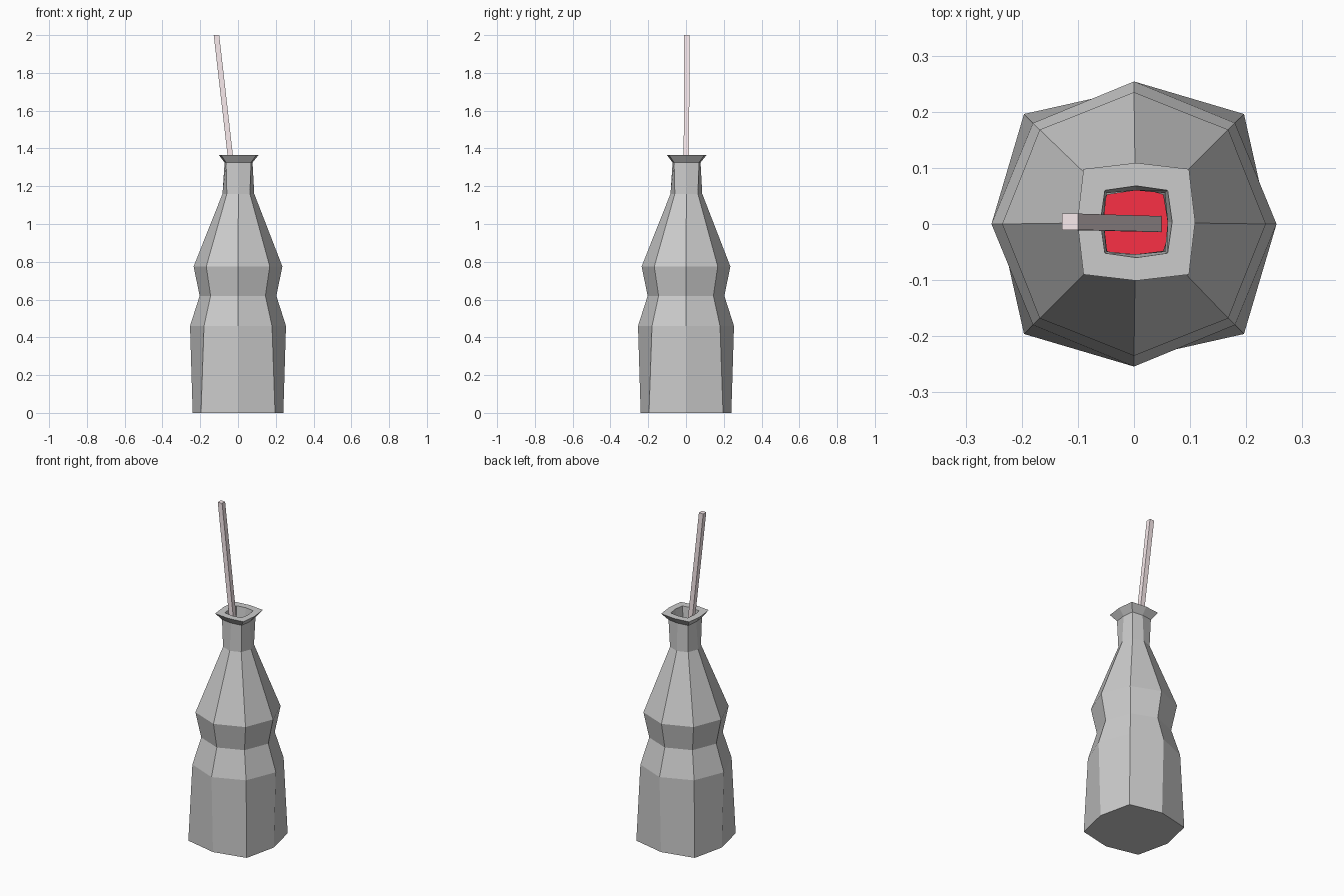
import bpy, bmesh, math

if "Cube" in bpy.data.objects:
    bpy.data.objects.remove(bpy.data.objects["Cube"])


def material(name, color):
    m = bpy.data.materials.new(name)
    m.diffuse_color = (*color, 1)
    m.use_nodes = True
    m.node_tree.nodes["Principled BSDF"].inputs["Base Color"].default_value = m.diffuse_color
    return m


def loft(name, rings, mat=None):
    """Skin a list of equal-length vertex loops and cap both ends."""
    bm = bmesh.new()
    loops = [[bm.verts.new(p) for p in ring] for ring in rings]
    n = len(loops[0])
    for a, b in zip(loops, loops[1:]):
        for i in range(n):
            j = (i + 1) % n
            bm.faces.new((a[i], a[j], b[j], b[i]))
    bm.faces.new(loops[0][::-1])
    bm.faces.new(loops[-1])
    bmesh.ops.recalc_face_normals(bm, faces=bm.faces)
    mesh = bpy.data.meshes.new(name)
    bm.to_mesh(mesh)
    bm.free()
    obj = bpy.data.objects.new(name, mesh)
    bpy.context.collection.objects.link(obj)
    if mat:
        mesh.materials.append(mat)
    return obj


def octagon(z, axis, diag, shift=0.0):
    """Eight-sided ring: axis = reach along x/y, diag = x and y of the corners."""
    ring = []
    for i in range(8):
        r = axis if i % 2 == 0 else diag * math.sqrt(2)
        a = i * math.pi / 4
        ring.append((r * math.cos(a) + shift, r * math.sin(a) + shift, z))
    return ring


def square(x, y, z, half):
    return [(x + sx * half, y + sy * half, z)
            for sx, sy in ((-1, -1), (1, -1), (1, 1), (-1, 1))]


# Bottle: outer wall up to the flared lip, then inner wall back down
outer = [(0.0, 0.24, 0.196), (0.46, 0.254, 0.18), (0.62, 0.203, 0.145),
         (0.775, 0.235, 0.168), (1.16, 0.084, 0.061, 0.002),
         (1.325, 0.074, 0.066, 0.003), (1.365, 0.105, 0.094, 0.004)]
inner = [(1.365, 0.064, 0.056, 0.004), (1.30, 0.057, 0.052, 0.003),
         (1.14, 0.066, 0.05, 0.002), (0.775, 0.215, 0.153),
         (0.62, 0.184, 0.131), (0.46, 0.235, 0.166), (0.03, 0.222, 0.178)]
loft("bottle", [octagon(*r) for r in outer + inner])

# Liquid filling the bottle to just above the waist
liquid = [(0.04, 0.218, 0.174), (0.46, 0.231, 0.163),
          (0.62, 0.181, 0.128), (0.70, 0.197, 0.14)]
loft("liquid", [octagon(*r) for r in liquid], material("red_liquid", (0.95, 0.03, 0.06)))

# Straw leaning to the left
loft("straw", [square(0.037, 0.0, 0.68, 0.014), square(-0.114, 0.004, 2.0, 0.0145)],
     material("pink_straw", (0.95, 0.83, 0.85)))
